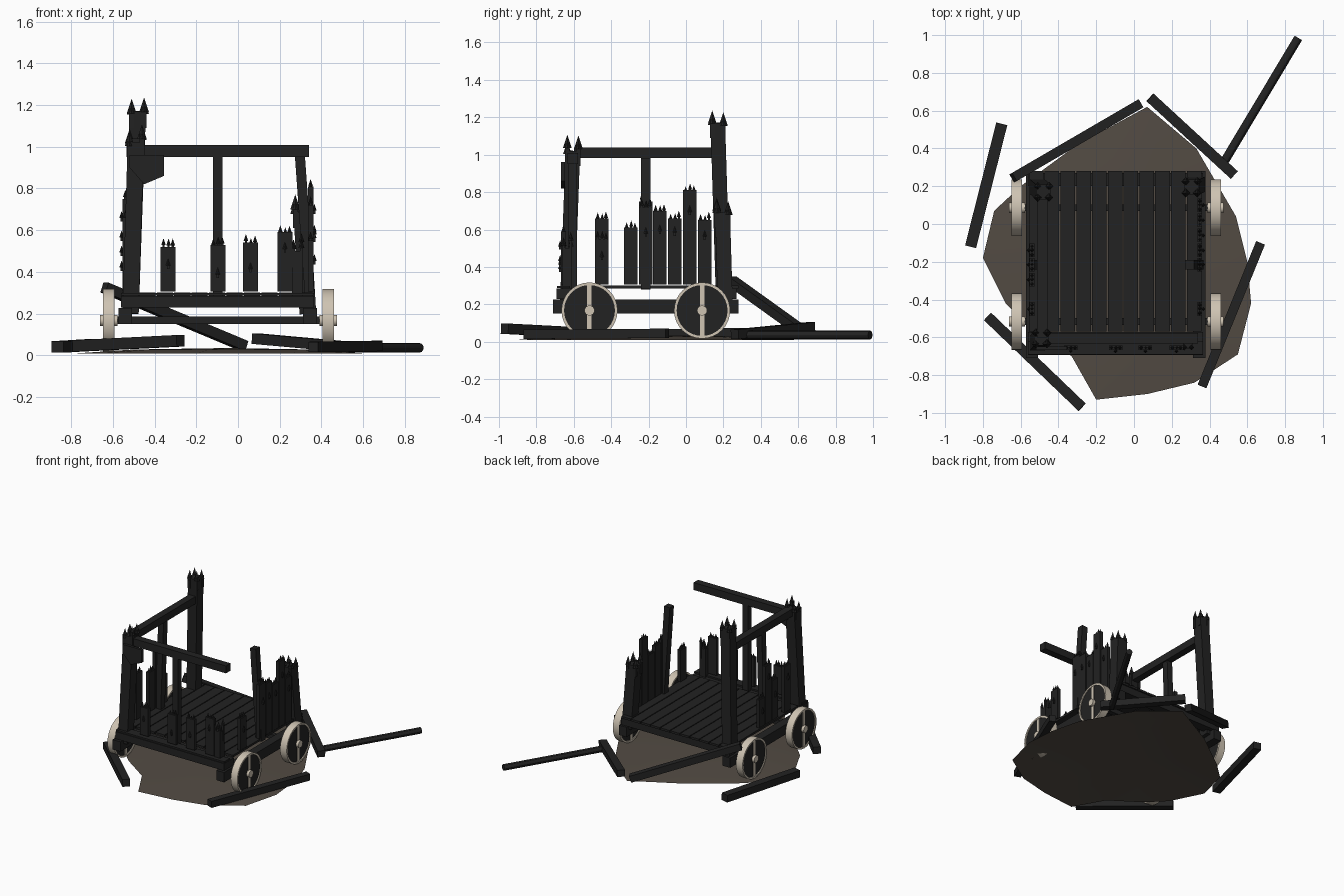
import bpy, bmesh, math, random
from mathutils import Vector, Matrix

random.seed(4)
if "Cube" in bpy.data.objects:
    bpy.data.objects.remove(bpy.data.objects["Cube"])


def material(name, color):
    m = bpy.data.materials.new(name)
    m.use_nodes = True
    m.diffuse_color = (*color, 1)
    bsdf = m.node_tree.nodes["Principled BSDF"]
    bsdf.inputs["Base Color"].default_value = (*color, 1)
    bsdf.inputs["Roughness"].default_value = 0.9
    return m


CHAR = material("charred_wood", (0.016, 0.016, 0.016))
PALE = material("pale_ash_wood", (0.62, 0.55, 0.45))
DIRT = material("scorched_dirt", (0.085, 0.07, 0.056))


def finish(name, bm, mat, smooth=False):
    bmesh.ops.recalc_face_normals(bm, faces=bm.faces)
    mesh = bpy.data.meshes.new(name)
    bm.to_mesh(mesh)
    bm.free()
    mesh.materials.append(mat)
    ob = bpy.data.objects.new(name, mesh)
    bpy.context.collection.objects.link(ob)
    if smooth:
        bpy.ops.object.select_all(action='DESELECT')
        ob.select_set(True)
        bpy.context.view_layer.objects.active = ob
        bpy.ops.object.shade_smooth_by_angle()
    return ob


def frame(a, b):
    """Matrix at the middle of a-b whose z axis follows the line."""
    a, b = Vector(a), Vector(b)
    d = (b - a).normalized()
    ref = Vector((0, 0, 1)) if abs(d.z) < 0.9 else Vector((0, 1, 0))
    side = d.cross(ref).normalized()
    m = Matrix((side, side.cross(d), d)).transposed().to_4x4()
    return Matrix.Translation((a + b) / 2) @ m, (b - a).length


def add_box(bm, a, b, w, h):
    m, length = frame(a, b)
    bmesh.ops.create_cube(bm, size=1, matrix=m @ Matrix.Diagonal((w, h, length, 1)))


def add_cone(bm, a, b, r1, r2, n):
    m, length = frame(a, b)
    bmesh.ops.create_cone(bm, cap_ends=True, segments=n, radius1=r1, radius2=r2,
                          depth=length, matrix=m)


def beam(name, a, b, w, h, mat=CHAR):
    bm = bmesh.new()
    add_box(bm, a, b, w, h)
    return finish(name, bm, mat)


def rod(name, a, b, r, n=16, mat=CHAR):
    bm = bmesh.new()
    add_cone(bm, a, b, r, r, n)
    return finish(name, bm, mat, True)


def splinter(bm, x, y, z, tip, r):
    add_box(bm, (x, y, z), (x, y, tip - r * 2), r, r)
    add_cone(bm, (x, y, tip - r * 3), (x, y, tip), r, 0, 4)


def burnt_post(name, a, b, w):
    """Leaning post ending in four sharp splinters."""
    bm = bmesh.new()
    add_box(bm, a, b, w, w)
    for sx in (-1, 1):
        for sy in (-1, 1):
            splinter(bm, b[0] + sx * w * 0.38, b[1] + sy * w * 0.38, b[2] - 0.08,
                     b[2] + random.uniform(0.05, 0.09), w * 0.3)
    finish(name, bm, CHAR)


def picket(name, x, y, top, along_x, out):
    """Broken board with a ragged tip and one splinter on its outer face."""
    bm = bmesh.new()
    w, h = (0.072, 0.026) if along_x else (0.026, 0.072)
    add_box(bm, (x, y, 0.305), (x, y, top), w, h)
    for t in (-0.022, 0.002, 0.022):
        dx, dy = (t, 0) if along_x else (0, t)
        splinter(bm, x + dx, y + dy, top - 0.02, top + random.uniform(0.02, 0.045), 0.011)
    ox, oy = (0, out) if along_x else (out, 0)
    z = top - random.uniform(0.04, 0.12)
    splinter(bm, x + ox * 0.018, y + oy * 0.018, z - 0.05, z, 0.011)
    finish(name, bm, CHAR)


# Scorched ground patch
outline = [(.07, .62), (.33, .40), (.54, .04), (.6, -.2), (.62, -.42), (.55, -.69), (.32, -.84),
           (.07, -.9), (-.2, -.93), (-.33, -.7), (-.55, -.55), (-.68, -.42), (-.8, -.18),
           (-.74, .07), (-.6, .2), (-.3, .42)]
bm = bmesh.new()
centre = bm.verts.new((-.05, -.18, .035))
outer = [bm.verts.new((x, y, 0.008)) for x, y in outline]
inner = [bm.verts.new((x * .6 - .02, y * .6 - .07, .028)) for x, y in outline]
for i in range(len(outer)):
    j = (i + 1) % len(outer)
    bm.faces.new((outer[i], outer[j], inner[j], inner[i]))
    bm.faces.new((inner[i], inner[j], centre))
ground = finish("dirt_patch", bm, DIRT, True)

# Deck planks
bm = bmesh.new()
for i in range(11):
    x = -0.518 + i * 0.0836
    add_box(bm, (x, -0.57, 0.292), (x, 0.28, 0.292), 0.077, 0.016)
finish("deck_planks", bm, CHAR)

# Chassis
for side, x in (("right", -0.54), ("left", 0.345)):
    beam(side + "_chassis_rail", (x, -0.71, 0.188), (x, 0.28, 0.188), 0.066, 0.076)
for name, y, w in (("front_sill", -0.655, 0.075), ("front_inner_sill", -0.595, 0.045),
                   ("back_sill", 0.235, 0.07)):
    beam(name, (-0.56, y, 0.257), (0.365, y, 0.257), w, 0.055)
beam("front_deck_board", (-0.56, -0.655, 0.292), (0.365, -0.655, 0.292), 0.07, 0.012)

# Wheels and axles
for end, y in (("front", -0.516), ("back", 0.086)):
    beam(end + "_axle", (-0.62, y, 0.167), (0.43, y, 0.167), 0.036, 0.036)
    for side, x in (("right", -0.62), ("left", 0.432)):
        tag = f"{end}_{side}_wheel"
        c = Vector((x, y, 0.167))
        bm = bmesh.new()
        loop = [bm.verts.new(c + Vector((dx, 0, r)))
                for dx, r in ((-.028, .136), (.028, .136), (.028, .15), (-.028, .15))]
        edges = [bm.edges.new((loop[i], loop[(i + 1) % 4])) for i in range(4)]
        bmesh.ops.spin(bm, geom=loop + edges, cent=c, axis=(1, 0, 0),
                       angle=math.tau, steps=32, use_merge=True)
        bmesh.ops.remove_doubles(bm, verts=bm.verts, dist=0.0001)
        finish(tag + "_rim", bm, PALE, True)
        dx = Vector((1, 0, 0))
        rod(tag + "_disc", c - dx * .021, c + dx * .021, 0.139, 32)
        dz = Vector((0, 0, 0.138))
        beam(tag + "_spoke", c - dz, c + dz, 0.052, 0.024, PALE)
        rod(tag + "_hub", c - dx * .042, c + dx * .042, 0.027, 16, PALE)

# Corner posts
burnt_post("back_right_post", (-0.515, 0.2, 0.2), (-0.48, 0.17, 1.17), 0.078)
burnt_post("front_right_post", (-0.515, -0.635, 0.2), (-0.49, -0.605, 1.02), 0.078)
burnt_post("back_left_post", (0.335, 0.21, 0.2), (0.305, 0.195, 0.69), 0.08)
burnt_post("front_left_post", (0.285, -0.635, 0.28), (0.285, -0.635, 0.5), 0.05)

# Middle posts and upper rails
beam("front_middle_post", (-0.097, -0.605, 0.28), (-0.097, -0.605, 0.96), 0.046, 0.046)
beam("right_middle_post", (-0.515, -0.215, 0.28), (-0.49, -0.215, 0.99), 0.046, 0.05)
beam("left_middle_post", (0.345, -0.215, 0.28), (0.295, -0.215, 0.98), 0.048, 0.05)
beam("front_top_rail", (-0.535, -0.605, 0.98), (0.34, -0.605, 0.98), 0.055, 0.057)
beam("right_top_rail", (-0.485, -0.6, 1.01), (-0.485, 0.17, 1.01), 0.055, 0.057)

# Torn board hanging at the front corner
bm = bmesh.new()
face = bm.faces.new([bm.verts.new((x, -0.668, z)) for x, z in
                     ((-.52, .96), (-.355, .96), (-.355, .86), (-.45, .82), (-.52, .9))])
ext = bmesh.ops.extrude_face_region(bm, geom=[face])
bmesh.ops.translate(bm, vec=(0, 0.02, 0),
                    verts=[v for v in ext["geom"] if isinstance(v, bmesh.types.BMVert)])
finish("torn_corner_board", bm, CHAR)

# Broken pickets
for i, (x, top) in enumerate(((-.335, .52), (-.097, .53), (.06, .54), (.225, .59))):
    picket(f"front_picket_{i + 1}", x, -0.655, top, True, -1)
for i, (y, top) in enumerate(((-.45, .55), (-.215, .72), (-.14, .7), (-.06, .66),
                              (.02, .81), (.1, .65))):
    picket(f"left_picket_{i + 1}", 0.348, y, top, False, 1)
for i, (y, top) in enumerate(((-.45, .66), (-.295, .61), (-.215, .75), (-.14, .52))):
    picket(f"right_picket_{i + 1}", -0.54, y, top, False, -1)

# Fallen timbers around the wagon
beam("fallen_beam_right", (-.70, .53, .05), (-.865, -.12, .04), 0.06, 0.055)
beam("fallen_beam_back_right", (-.64, .245, .325), (.03, .635, .045), 0.05, 0.05)
beam("fallen_beam_back_left", (.085, .67, .08), (.53, .26, .04), 0.055, 0.05)
beam("fallen_beam_left", (.67, -.1, .045), (.36, -.86, .04), 0.05, 0.05)
beam("fallen_beam_front", (-.775, -.49, .045), (-.275, -.97, .07), 0.055, 0.055)
rod("fallen_pole", (.87, .985, .036), (.46, .30, .036), 0.023, 12)
